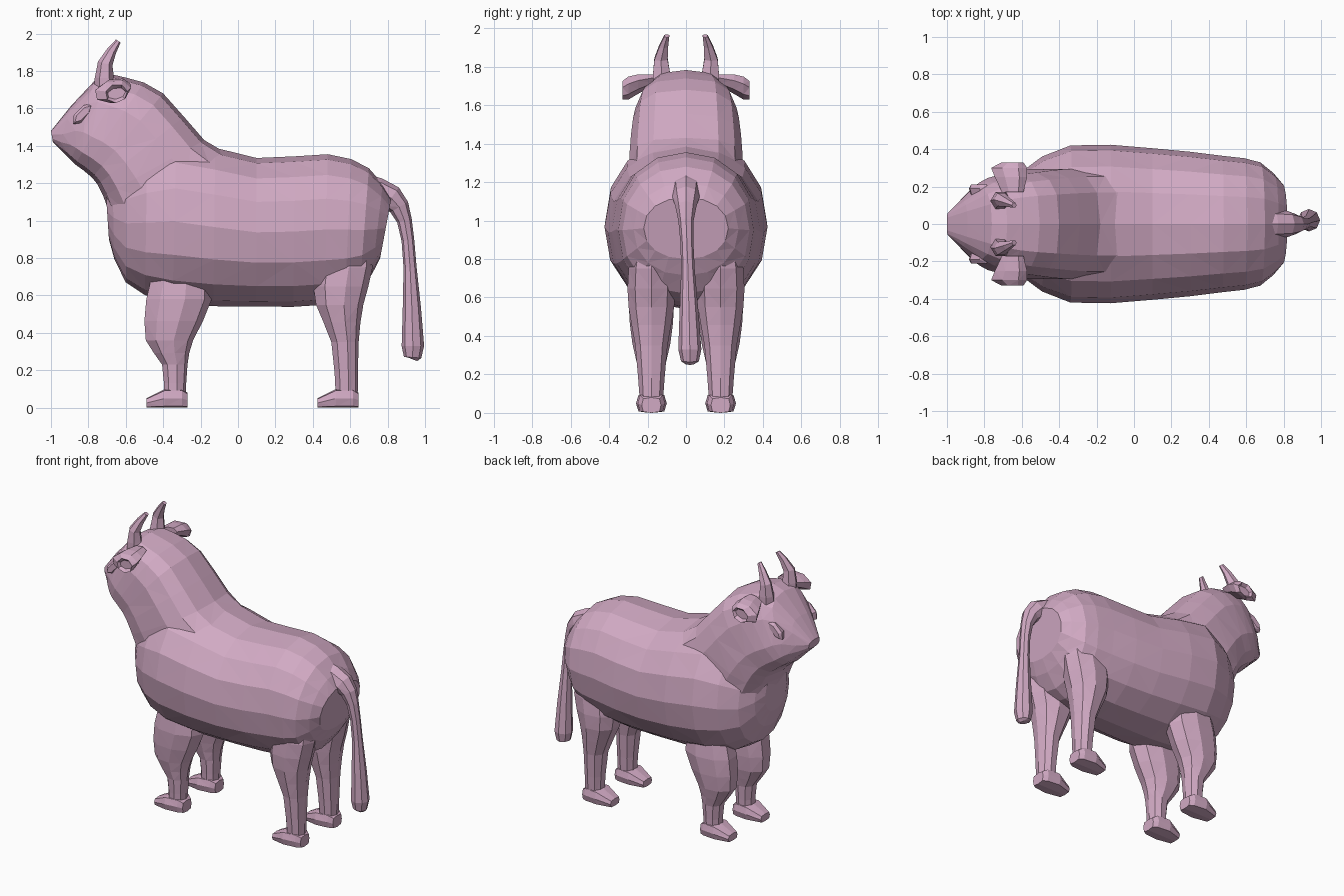
import bpy, bmesh, math
from mathutils import Vector

if "Cube" in bpy.data.objects:
    bpy.data.objects.remove(bpy.data.objects["Cube"])

# One flat dusty pink for the whole animal
pink = bpy.data.materials.new("dusty_pink")
pink.use_nodes = True
colour = (0.64, 0.4, 0.55, 1)
pink.diffuse_color = colour
pink.node_tree.nodes["Principled BSDF"].inputs["Base Color"].default_value = colour

X_AXIS, Y_AXIS, Z_AXIS = Vector((1, 0, 0)), Vector((0, 1, 0)), Vector((0, 0, 1))


def smooth_keys(keys):
    """Add one flowing in-between row after each key row."""
    rows = [Vector(k) for k in keys]
    result = []
    for i, row in enumerate(rows[:-1]):
        after = rows[i + 1]
        before = rows[max(i - 1, 0)]
        beyond = rows[min(i + 2, len(rows) - 1)]
        result += [row, (row + after) / 2 + (row + after - before - beyond) / 16]
    return result + [rows[-1]]


def ring(centre, u, v, sides, squareness):
    """Rounded section with half axes u and v."""
    points = []
    for i in range(sides):
        angle = math.tau * i / sides
        s, t = (math.copysign(abs(k) ** (2 / squareness), k)
                for k in (math.cos(angle), math.sin(angle)))
        points.append(centre + u * s + v * t)
    return points


def loft(name, rings, mirror=False):
    """Skin a list of rings, cap the ends, and optionally make a left and right copy."""
    bm = bmesh.new()
    loops = [[bm.verts.new(point) for point in points] for points in rings]
    for a, b in zip(loops, loops[1:]):
        for i in range(len(a)):
            bm.faces.new((a[i - 1], a[i], b[i], b[i - 1]))
    bm.faces.new(loops[0])
    bm.faces.new(loops[-1])
    bmesh.ops.triangulate(bm, faces=[f for f in bm.faces if len(f.verts) == 4])
    bmesh.ops.recalc_face_normals(bm, faces=bm.faces)
    for prefix in ("left_", "right_") if mirror else ("",):
        if prefix == "right_":
            bmesh.ops.scale(bm, vec=(1, -1, 1), verts=bm.verts)
            bmesh.ops.reverse_faces(bm, faces=bm.faces)
        mesh = bpy.data.meshes.new(prefix + name)
        bm.to_mesh(mesh)
        mesh.materials.append(pink)
        part = bpy.data.objects.new(prefix + name, mesh)
        bpy.context.collection.objects.link(part)
    bm.free()


def trunk(name, keys, sides, squareness):
    """Centred part; keys hold upper edge x, z, lower edge x, z and half width."""
    rings = []
    for x1, z1, x2, z2, width in smooth_keys(keys):
        upper, lower = Vector((x1, 0, z1)), Vector((x2, 0, z2))
        rings.append(ring((upper + lower) / 2, (upper - lower) / 2,
                          Y_AXIS * width, sides, squareness))
    loft(name, rings)


def leg(name, keys, heel):
    """Pair of legs; keys hold x, z, half length and half width from hip to ankle."""
    rings = [ring(Vector((x, .18, z)), X_AXIS * length, Y_AXIS * width, 9, 2.2)
             for x, z, length, width in smooth_keys(keys)]
    loft(name, rings, mirror=True)
    # Forward-pointing hoof, lowest at the toe
    hoof = []
    for back, height, width in ((0, .08, .05), (.03, .1, .07), (.12, .1, .08), (.22, .05, .05)):
        centre = Vector((heel - back, .18, height / 2))
        hoof.append(ring(centre, Z_AXIS * height / 2, Y_AXIS * width, 8, 4))
    loft(name.replace("leg", "hoof"), hoof, mirror=True)


def tube(name, keys, sides, mirror=False):
    """Round part following a path; keys hold x, y, z and radius."""
    rows = smooth_keys(keys)
    rings = []
    for i, row in enumerate(rows):
        travel = (rows[min(i + 1, len(rows) - 1)] - rows[max(i - 1, 0)]).xyz
        normal = travel.cross(Y_AXIS).normalized()
        rings.append(ring(row.xyz, normal * row.w, Y_AXIS * row.w, sides, 2))
    loft(name, rings, mirror)


def sideways(name, keys, tilt, sides):
    """Pair of features growing outward; keys hold x, y, z, half length and half height."""
    along = X_AXIS * math.cos(tilt) + Z_AXIS * math.sin(tilt)
    across = Z_AXIS * math.cos(tilt) - X_AXIS * math.sin(tilt)
    loft(name, [ring(Vector((x, y, z)), along * length, across * height, sides, 2)
                for x, y, z, length, height in keys], mirror=True)


# Barrel body, chest to rump
trunk("body", [
    (-.71, 1.2, -.69, .9, .12),
    (-.6, 1.3, -.6, .67, .28),
    (-.33, 1.43, -.35, .56, .42),
    (.1, 1.335, .1, .54, .405),
    (.48, 1.355, .46, .55, .365),
    (.7, 1.28, .65, .62, .33),
    (.82, 1.12, .76, .8, .22),
], 16, 2.15)

# Thick raised neck running into the head and muzzle
trunk("neck_and_head", [
    (0, 1.34, -.62, .85, .3),
    (-.18, 1.43, -.72, 1.13, .3),
    (-.4, 1.68, -.78, 1.23, .28),
    (-.6, 1.765, -.87, 1.3, .25),
    (-.76, 1.755, -.92, 1.35, .19),
    (-1, 1.48, -.99, 1.42, .06),
], 14, 2.9)

# Front legs: heavy upper leg and slim shin
leg("front_leg", [
    (-.3, .8, .14, .09),
    (-.32, .58, .18, .12),
    (-.37, .36, .13, .1),
    (-.34, .23, .07, .07),
    (-.34, .05, .06, .06),
], -.27)

# Hind legs: broad thigh tapering to the shin
leg("hind_leg", [
    (.6, 1, .12, .06),
    (.56, .75, .16, .12),
    (.54, .55, .13, .12),
    (.57, .35, .075, .085),
    (.58, .05, .06, .06),
], .645)

# Tail arching off the rump and hanging to a blunt tip
tube("tail", [
    (.68, 0, 1.17, .08),
    (.82, 0, 1.12, .07),
    (.89, 0, 1, .04),
    (.92, .01, .75, .035),
    (.935, .02, .33, .06),
    (.93, .02, .26, .03),
], 8)

# Horns curving up and back
tube("horn", [
    (-.71, .12, 1.7, .06),
    (-.71, .13, 1.84, .04),
    (-.64, .1, 1.96, .015),
], 6, mirror=True)

# Cupped ears: the last ring turns back inward to hollow the opening
sideways("ear", [
    (-.65, .17, 1.73, .06, .03),
    (-.66, .25, 1.71, .09, .05),
    (-.67, .3, 1.69, .1, .06),
    (-.65, .33, 1.68, .06, .05),
    (-.65, .31, 1.68, .05, .03),
], .2, 7)

# Raised lozenge eyes, sloping with the cheek
sideways("eye", [
    (-.82, .14, 1.57, .07, .03),
    (-.83, .19, 1.57, .075, .035),
    (-.83, .21, 1.57, .06, .02),
], .8, 6)
